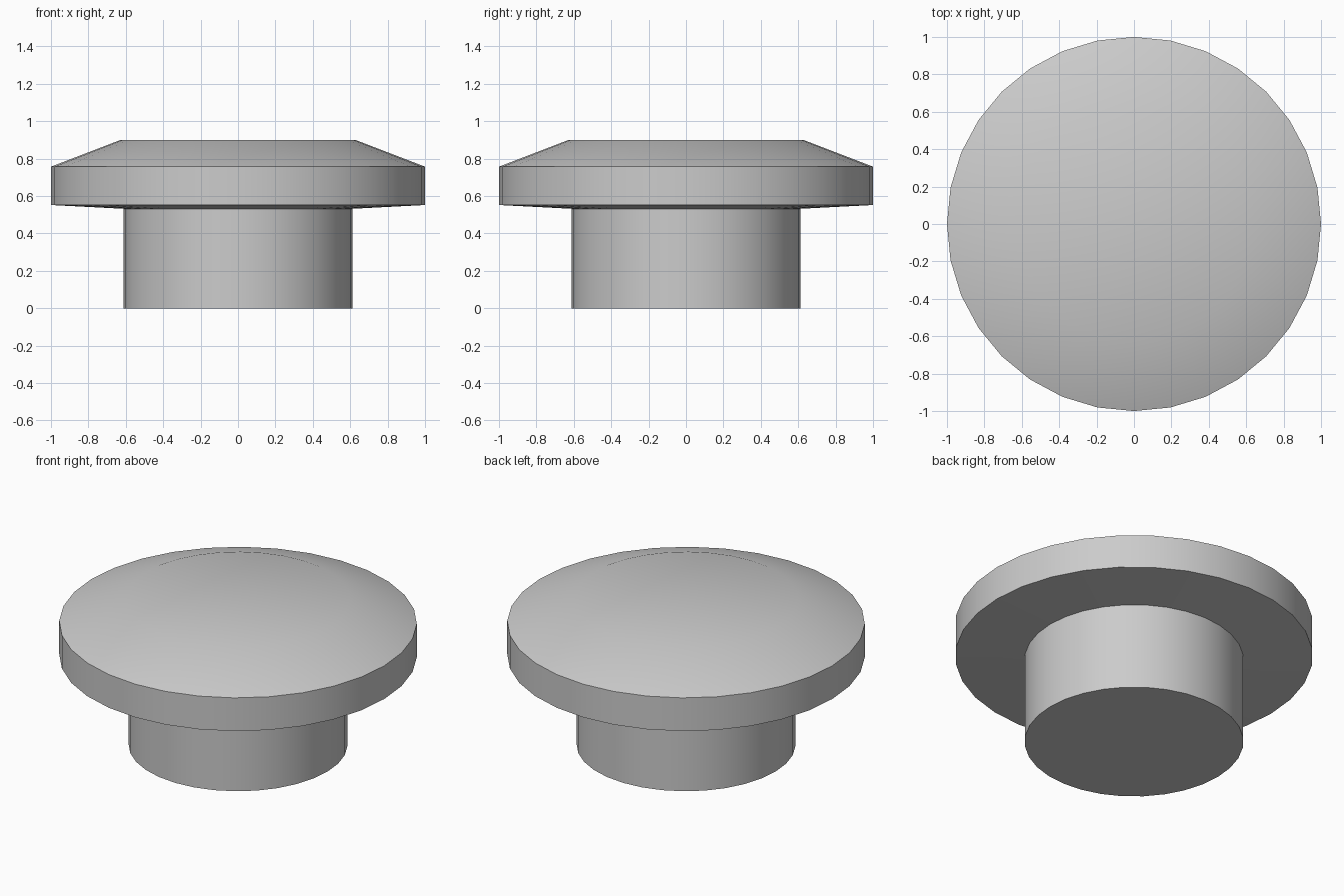
import bpy, bmesh
from math import cos, sin, tau, radians

if "Cube" in bpy.data.objects:
    bpy.data.objects.remove(bpy.data.objects["Cube"])

SIDES = 32


def lathe(name, profile):
    """Revolve (radius, z) points around z; zero radius makes a pole."""
    bm = bmesh.new()
    rings = []
    for r, z in profile:
        if r == 0:
            rings.append([bm.verts.new((0, 0, z))] * SIDES)
        else:
            rings.append([bm.verts.new((r * cos(tau * i / SIDES), r * sin(tau * i / SIDES), z))
                          for i in range(SIDES)])
    for low, high in zip(rings, rings[1:]):
        for i in range(SIDES):
            j = (i + 1) % SIDES
            quad = [low[i], low[j], high[j], high[i]]
            bm.faces.new(list(dict.fromkeys(quad)))
    bmesh.ops.recalc_face_normals(bm, faces=bm.faces)
    mesh = bpy.data.meshes.new(name)
    bm.to_mesh(mesh)
    bm.free()
    obj = bpy.data.objects.new(name, mesh)
    bpy.context.collection.objects.link(obj)
    bpy.ops.object.select_all(action='DESELECT')
    obj.select_set(True)
    bpy.context.view_layer.objects.active = obj
    bpy.ops.object.shade_smooth_by_angle(angle=radians(30))
    return obj


# Stem, slightly flared underside, straight rim and sloped cap in one surface
lathe("round_knob", [(0, 0), (0.612, 0), (0.612, 0.532), (1, 0.552),
                     (1, 0.757), (0.628, 0.90), (0, 0.90)])
